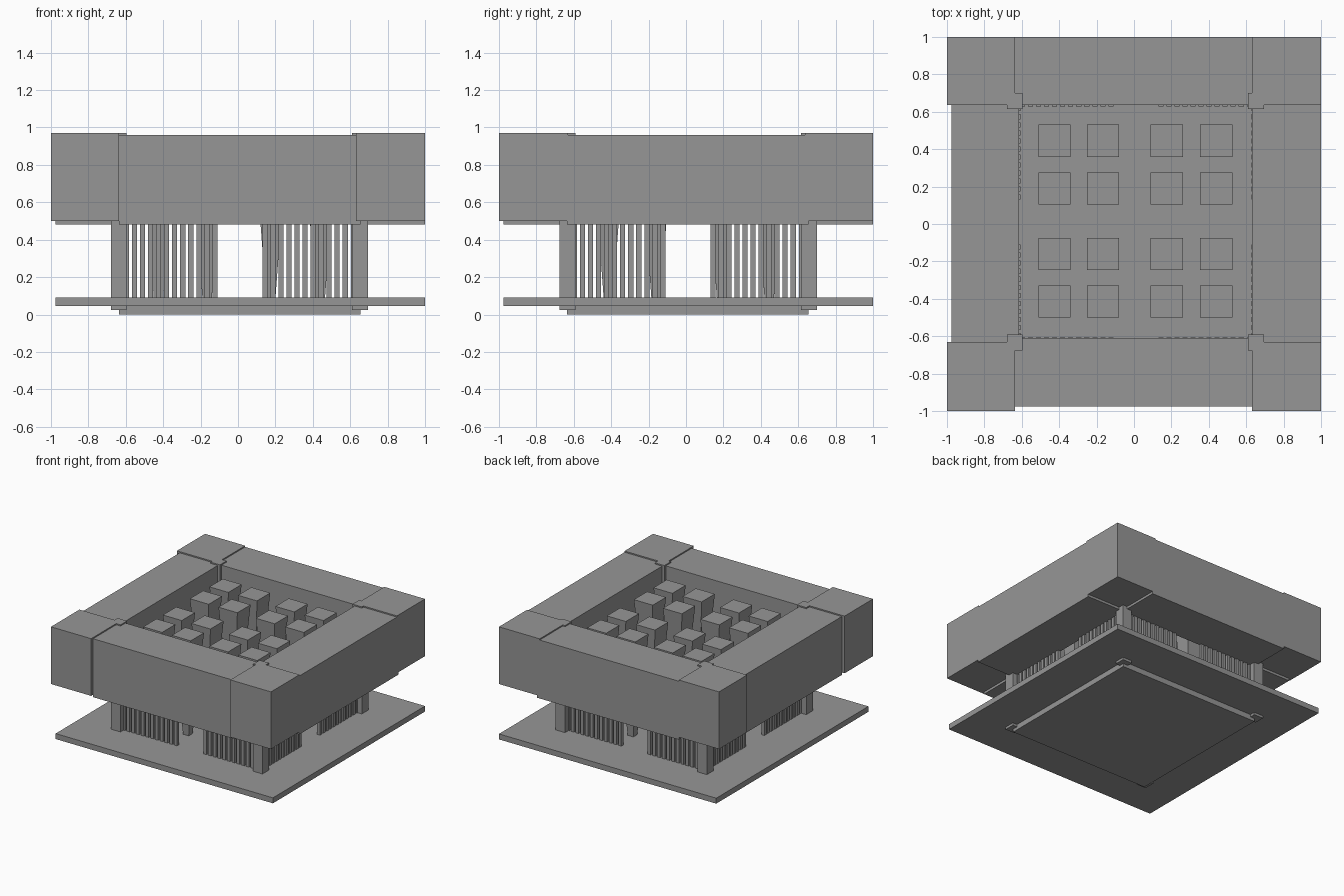
import bpy
import bmesh

cube = bpy.data.objects.get("Cube")
if cube:
    bpy.data.objects.remove(cube, do_unlink=True)

# One plain grey for everything
GREY = (0.305, 0.305, 0.305, 1.0)
grey = bpy.data.materials.new("plain grey")
grey.use_nodes = True
grey.diffuse_color = GREY
grey.node_tree.nodes["Principled BSDF"].inputs["Base Color"].default_value = GREY


def add_box(bm, xs, ys, zs, foot=1.0):
    """Box between two limits on each axis; foot scales the bottom face."""
    verts = bmesh.ops.create_cube(bm, size=1)["verts"]
    for v in verts:
        k = foot if v.co.z < 0 else 1.0
        v.co = [(a + b) / 2 + (b - a) * c * s
                for (a, b), c, s in zip((xs, ys, zs), v.co, (k, k, 1))]


def make_object(name, boxes):
    bm = bmesh.new()
    for box in boxes:
        add_box(bm, *box)
    mesh = bpy.data.meshes.new(name)
    bm.to_mesh(mesh)
    bm.free()
    mesh.materials.append(grey)
    obj = bpy.data.objects.new(name, mesh)
    bpy.context.collection.objects.link(obj)
    return obj


SPAN = (-0.635, 0.655)      # length of the pad and the four beams
PLATE = (-0.975, 1.0)
BEAM_Z = (0.48, 0.96)

# Base plate with the shallow pad beneath it
make_object("base_plate", [(PLATE, PLATE, (0.045, 0.09))])
make_object("bottom_pad", [(SPAN, SPAN, (0.0, 0.05))])

# Four heavy beams around the open well
make_object("front_beam", [(SPAN, (-0.975, -0.61), BEAM_Z)])
make_object("back_beam", [(SPAN, (0.635, 1.0), BEAM_Z)])
make_object("left_beam", [((0.63, 1.0), SPAN, BEAM_Z)])
make_object("right_beam", [((-0.975, -0.615), SPAN, BEAM_Z)])

# Corner blocks, each with a square post that runs down through the plate
X_SIDES = {"right": ((-1.0, -0.635), (-0.68, -0.595)),
           "left": ((0.63, 1.0), (0.61, 0.695))}
Y_SIDES = {"front": ((-1.0, -0.63), (-0.675, -0.59)),
           "back": ((0.635, 1.0), (0.615, 0.70))}
for x_name, (block_x, post_x) in X_SIDES.items():
    for y_name, (block_y, post_y) in Y_SIDES.items():
        make_object(f"{y_name}_{x_name}_corner_post",
                    [(block_x, block_y, (0.5, 0.97)),
                     (post_x, post_y, (0.025, 0.97))])

# Rows of thin fins between the posts, open in the middle of each side
FIN, PITCH = 0.027, 0.043
starts = []
for i in range(12):
    starts += [0.13 + i * PITCH, -0.11 - FIN - i * PITCH]
FIN_Z = (0.08, 0.5)
for name, depth in (("low", (-0.635, -0.608)), ("high", (0.628, 0.655))):
    runs = [(s, s + FIN) for s in starts]
    make_object("front_fins" if name == "low" else "back_fins",
                [(r, depth, FIN_Z) for r in runs])
    make_object("right_fins" if name == "low" else "left_fins",
                [(depth, r, FIN_Z) for r in runs])

# Grid of tapered columns standing in the well
HALF = 0.086
for row, y in enumerate((-0.415, -0.16, 0.19, 0.445)):
    for col, x in enumerate((-0.425, -0.165, 0.175, 0.44)):
        make_object(f"tapered_column_{row + 1}_{col + 1}",
                    [((x - HALF, x + HALF), (y - HALF, y + HALF),
                      (0.085, 0.91), 0.29)])
